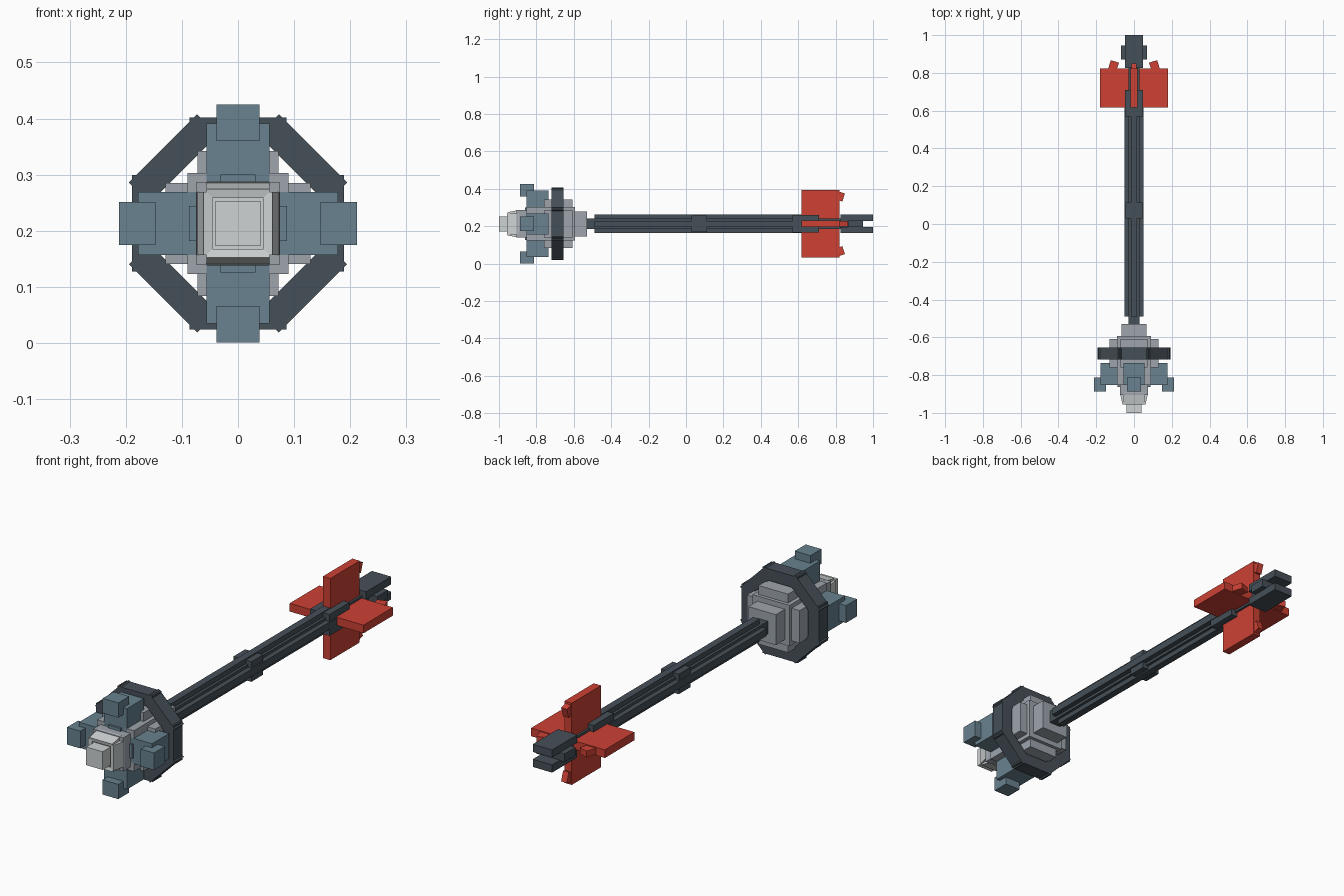
import bpy, math
from mathutils import Matrix, Vector

cube = bpy.data.objects.get("Cube")
if cube:
    bpy.data.objects.remove(cube, do_unlink=True)

AXIS = Matrix.Translation((0, 0, 0.213))   # long axis of the model


def material(name, rgb):
    m = bpy.data.materials.new(name)
    m.use_nodes = True
    m.diffuse_color = (*rgb, 1)
    m.node_tree.nodes["Principled BSDF"].inputs["Base Color"].default_value = (*rgb, 1)
    return m


dark = material("dark slate", (0.061, 0.080, 0.098))
blue = material("steel blue", (0.138, 0.223, 0.275))
red = material("red", (0.61, 0.053, 0.034))
grey = material("mid grey", (0.342, 0.376, 0.423))
light = material("light grey", (0.61, 0.644, 0.644))


def box(name, mat, x, y, z, spin=0.0, tilt=0.0, yaw=0.0):
    """Box from ranges measured off the axis; tilt about its own x, spin about the axis."""
    lo, hi = Vector((x[0], y[0], z[0])), Vector((x[1], y[1], z[1]))
    size, mid = hi - lo, (lo + hi) / 2
    bpy.ops.mesh.primitive_cube_add(size=1)
    ob = bpy.context.object
    ob.name = name
    ob.data.name = name
    ob.data.transform(Matrix.Diagonal((*size, 1)))
    ob.matrix_world = (AXIS @ Matrix.Rotation(math.radians(spin), 4, 'Y')
                       @ Matrix.Translation(mid)
                       @ Matrix.Rotation(math.radians(tilt), 4, 'X'))
    ob.data.materials.append(mat)
    return ob


def square(name, mat, half, y):
    return box(name, mat, (-half, half), y, (-half, half))


SIDES = list(zip(("top", "left", "bottom", "right"), (0, 90, 180, 270)))

# Shaft: core with four ribs and two collars
square("shaft_core", dark, 0.028, (-0.55, 0.87))
for side, a in SIDES:
    box(f"shaft_rib_{side}", dark, (-0.016, 0.016), (-0.49, 0.71), (0.02, 0.05), a)
square("middle_collar", dark, 0.044, (0.03, 0.113))
square("fin_collar", dark, 0.047, (0.57, 0.71))

# Tail: two prongs around a cross block
for name, z in (("upper", (0.016, 0.05)), ("lower", (-0.05, -0.016))):
    box(f"tail_prong_{name}", dark, (-0.047, 0.047), (0.825, 1.0), z)
box("tail_block", dark, (-0.07, 0.07), (0.87, 0.945), (-0.018, 0.018))

# Fins with small angled tabs on the trailing edge
for side, a in SIDES:
    box(f"fin_{side}", red, (-0.018, 0.018), (0.617, 0.822), (0.0, 0.18), a)
    r = (0.125, 0.17) if a % 180 == 0 else (0.088, 0.133)
    shift = 0.0 if a % 180 == 0 else 0.018
    box(f"fin_tab_{side}", red, (-0.014, 0.014), (0.80, 0.844 + shift), r, a, -18)

# Eight-sided guard ring
for i in range(8):
    box(f"ring_segment_{i + 1}", dark, (-0.086, 0.086), (-0.718, -0.655), (0.137, 0.189), i * 45)

# Stepped head
square("head_back", grey, 0.067, (-0.65, -0.53))
square("head_body", grey, 0.09, (-0.853, -0.593))
square("head_front", grey, 0.074, (-0.905, -0.80))
box("head_cross_vertical", grey, (-0.072, 0.072), (-0.76, -0.608), (-0.129, 0.129))
box("head_cross_horizontal", grey, (-0.129, 0.129), (-0.76, -0.608), (-0.072, 0.072))

# Nose: square tip surrounded by four inward leaning plates
square("nose_core", light, 0.05, (-0.945, -0.88))
square("nose_tip", light, 0.04, (-1.0, -0.94))
for side, a in SIDES:
    box(f"nose_plate_{side}", light, (-0.056, 0.056), (-0.955, -0.89), (0.052, 0.068), a, 12)

# Four blue arms with end blocks
for side, a in SIDES:
    box(f"arm_{side}", blue, (-0.056, 0.056), (-0.853, -0.735), (0.075, 0.178), a)
    box(f"arm_block_{side}", blue, (-0.038, 0.038), (-0.888, -0.812), (0.147, 0.212), a)
    box(f"arm_lug_{side}", blue, (-0.031, 0.031), (-0.862, -0.84), (0.06, 0.087), a)
